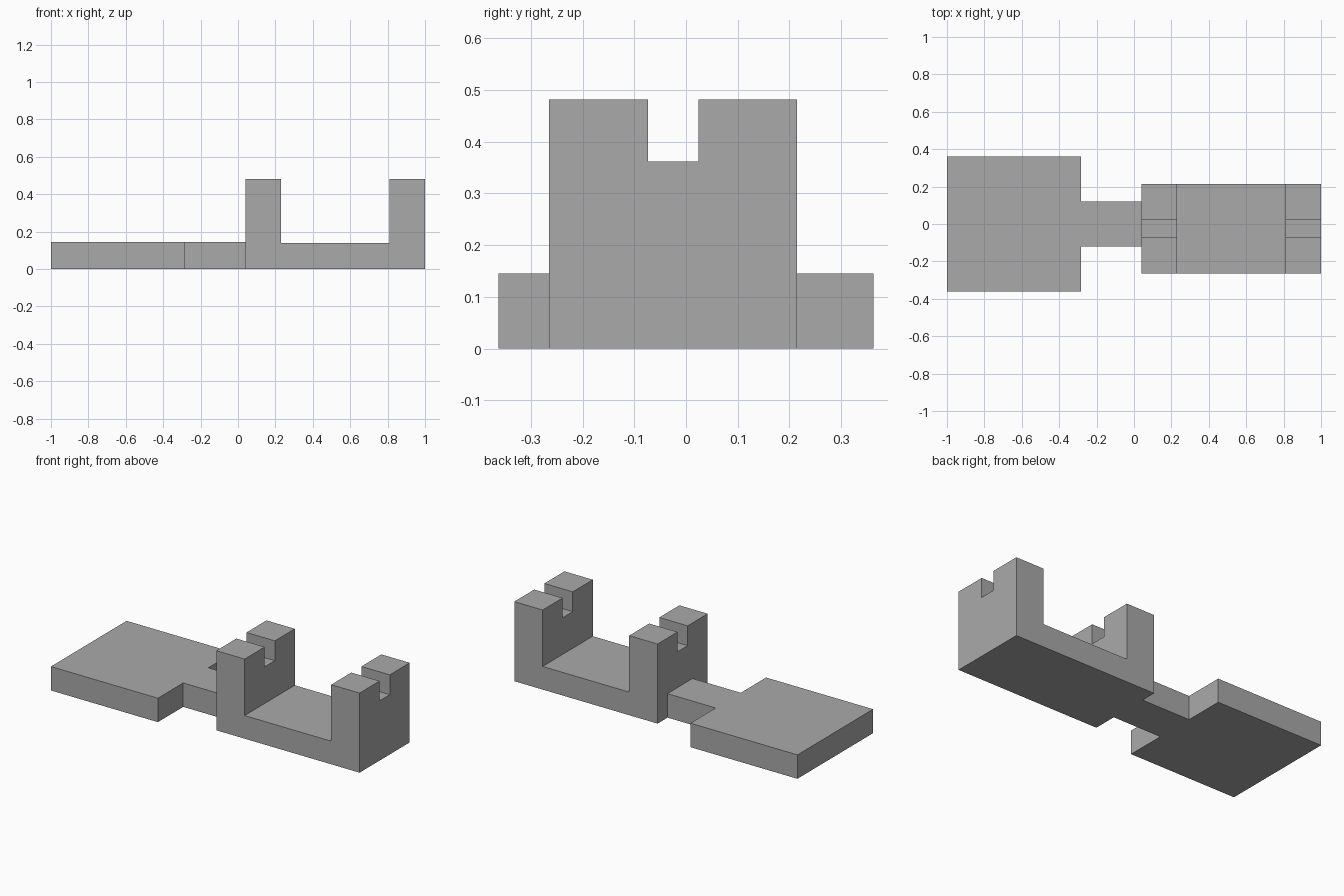
import bpy
import bmesh
from mathutils import Vector

cube = bpy.data.objects.get("Cube")
if cube:
    bpy.data.objects.remove(cube, do_unlink=True)

grey = bpy.data.materials.new("plain_grey")
grey.use_nodes = True
colour = (0.4, 0.4, 0.4, 1)
grey.diffuse_color = colour
grey.node_tree.nodes["Principled BSDF"].inputs["Base Color"].default_value = colour


def prism(name, outline, to_point, start, end):
    """Extrude a flat outline from start to end along its normal axis."""
    bm = bmesh.new()
    face = bm.faces.new([bm.verts.new(to_point(a, b, start)) for a, b in outline])
    new = bmesh.ops.extrude_face_region(bm, geom=[face])["geom"]
    shift = Vector(to_point(0, 0, end)) - Vector(to_point(0, 0, start))
    bmesh.ops.translate(bm, vec=shift,
                        verts=[v for v in new if isinstance(v, bmesh.types.BMVert)])
    bmesh.ops.recalc_face_normals(bm, faces=bm.faces)
    mesh = bpy.data.meshes.new(name)
    bm.to_mesh(mesh)
    bm.free()
    mesh.materials.append(grey)
    obj = bpy.data.objects.new(name, mesh)
    bpy.context.collection.objects.link(obj)
    return obj


# Wide base plate with its narrow neck, drawn from above
half_plate = [(0.04, 0.12), (-0.283, 0.12), (-0.283, 0.362), (-1, 0.362)]
plate = half_plate + [(x, -y) for x, y in reversed(half_plate)]
prism("base_plate", plate, lambda x, y, z: (x, y, z), 0, 0.145)

# U-shaped cradle, drawn from the front
left, right, top, floor, wall = 0.04, 1.0, 0.482, 0.14, 0.19
cradle_outline = [(left, 0), (right, 0), (right, top), (right - wall, top),
                  (right - wall, floor), (left + wall, floor),
                  (left + wall, top), (left, top)]
cradle = prism("cradle", cradle_outline, lambda x, z, y: (x, y, z), -0.265, 0.215)

# Slot through the tops of both cradle walls
slot = [(-0.073, 0.362), (0.024, 0.362), (0.024, 0.6), (-0.073, 0.6)]
cutter = prism("slot_cutter", slot, lambda y, z, x: (x, y, z), -0.1, 1.1)
cutter.hide_render = True
cutter.hide_set(True)
cut = cradle.modifiers.new("slot", "BOOLEAN")
cut.operation = "DIFFERENCE"
cut.solver = "EXACT"
cut.object = cutter
